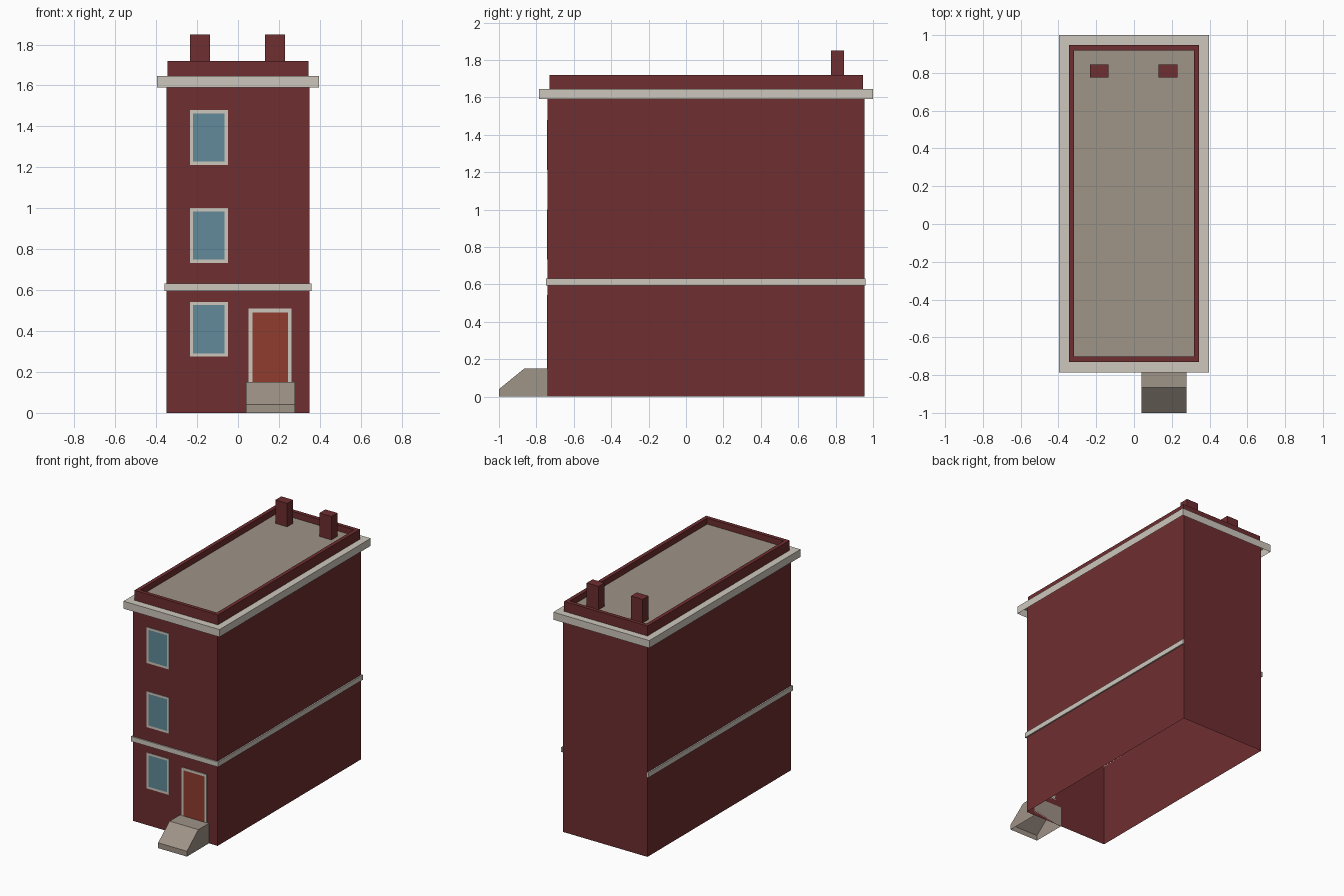
import bpy
import bmesh

if "Cube" in bpy.data.objects:
    bpy.data.objects.remove(bpy.data.objects["Cube"], do_unlink=True)


def linear(c):
    return c / 12.92 if c <= 0.04045 else ((c + 0.055) / 1.055) ** 2.4


def material(name, hex_code):
    rgb = [linear(v / 255) for v in bytes.fromhex(hex_code)]
    mat = bpy.data.materials.new(name)
    mat.use_nodes = True
    mat.diffuse_color = (*rgb, 1)
    mat.node_tree.nodes["Principled BSDF"].inputs["Base Color"].default_value = (*rgb, 1)
    return mat


brick = material("dark red brick", "6E2E30")
trim = material("pale stone trim", "CDC7BC")
taupe = material("taupe stone", "9F9387")
glass = material("blue glass", "628A9B")
door_red = material("door red", "903C2D")


def finish(bm, name, *mats):
    mesh = bpy.data.meshes.new(name)
    bm.to_mesh(mesh)
    bm.free()
    for mat in mats:
        mesh.materials.append(mat)
    obj = bpy.data.objects.new(name, mesh)
    bpy.context.collection.objects.link(obj)
    return obj


def facing(bm, axis, sign):
    """Faces whose normal points along the given axis."""
    bm.normal_update()
    return [f for f in bm.faces if f.normal[axis] * sign > 0.9]


def box_mesh(x, y, z):
    bm = bmesh.new()
    bmesh.ops.create_cube(bm, size=1)
    for v in bm.verts:
        for i, (lo, hi) in enumerate((x, y, z)):
            v.co[i] = hi if v.co[i] > 0 else lo
    return bm


def open_bottom(bm):
    bmesh.ops.delete(bm, geom=facing(bm, 2, -1), context="FACES")


def box(name, mat, x, y, z, hollow=False):
    bm = box_mesh(x, y, z)
    if hollow:
        open_bottom(bm)
    return finish(bm, name, mat)


def framed_panel(name, panel_mat, x, z, border):
    """Thin framed plate on the front wall with a coloured inset."""
    bm = box_mesh(x, (FRONT - 0.004, FRONT), z)
    front = facing(bm, 1, -1)
    bmesh.ops.inset_individual(bm, faces=front, thickness=border)
    front[0].material_index = 1
    return finish(bm, name, trim, panel_mat)


FRONT, BACK, HALF = -0.74, 0.955, 0.35

# Main walls and overhanging cornice, both open underneath
box("walls", brick, (-HALF, HALF), (FRONT, BACK), (0, 1.64), hollow=True)
box("cornice", trim, (-0.397, 0.397), (-0.785, 1.0), (1.59, 1.646), hollow=True)

# Parapet with the sunken flat roof
bm = box_mesh((-0.345, 0.345), (-0.73, 0.947), (1.64, 1.72))
roof = facing(bm, 2, 1)
bmesh.ops.inset_individual(bm, faces=roof, thickness=0.04)
walls = bmesh.ops.extrude_discrete_faces(bm, faces=roof)["faces"]
bmesh.ops.translate(bm, verts=walls[0].verts[:], vec=(0, 0, -0.045))
walls[0].material_index = 1
finish(bm, "parapet_and_roof", brick, taupe)

# Pair of chimneys at the back
for side, x in (("right", -0.185), ("left", 0.18)):
    box(side + "_chimney", brick, (x - 0.049, x + 0.049), (0.775, 0.845), (1.67, 1.85))

# String course on the front and both sides
BAND = (0.595, 0.632)
box("front_band", trim, (-0.36, 0.36), (FRONT - 0.009, FRONT), BAND)
for side, s in (("right", -1), ("left", 1)):
    x = sorted((s * HALF, s * 0.36))
    box(side + "_band", trim, x, (FRONT, BACK + 0.004), BAND)

# Windows and door
for floor, z in (("lower", 0.275), ("middle", 0.733), ("upper", 1.212)):
    framed_panel(floor + "_window", glass, (-0.235, -0.05), (z, z + 0.268), 0.023)
framed_panel("front_door", door_red, (0.052, 0.262), (0.12, 0.51), 0.026)

# Entrance ramp: side profile pushed across, open underneath
bm = bmesh.new()
profile = [(FRONT, 0), (-1, 0), (-1, 0.04), (-0.865, 0.15), (FRONT, 0.15)]
side = bm.faces.new([bm.verts.new((0.04, y, z)) for y, z in profile])
pushed = bmesh.ops.extrude_face_region(bm, geom=[side])["geom"]
bmesh.ops.translate(bm, verts=[g for g in pushed if isinstance(g, bmesh.types.BMVert)],
                    vec=(0.238, 0, 0))
bmesh.ops.recalc_face_normals(bm, faces=bm.faces[:])
open_bottom(bm)
finish(bm, "entrance_ramp", taupe)
